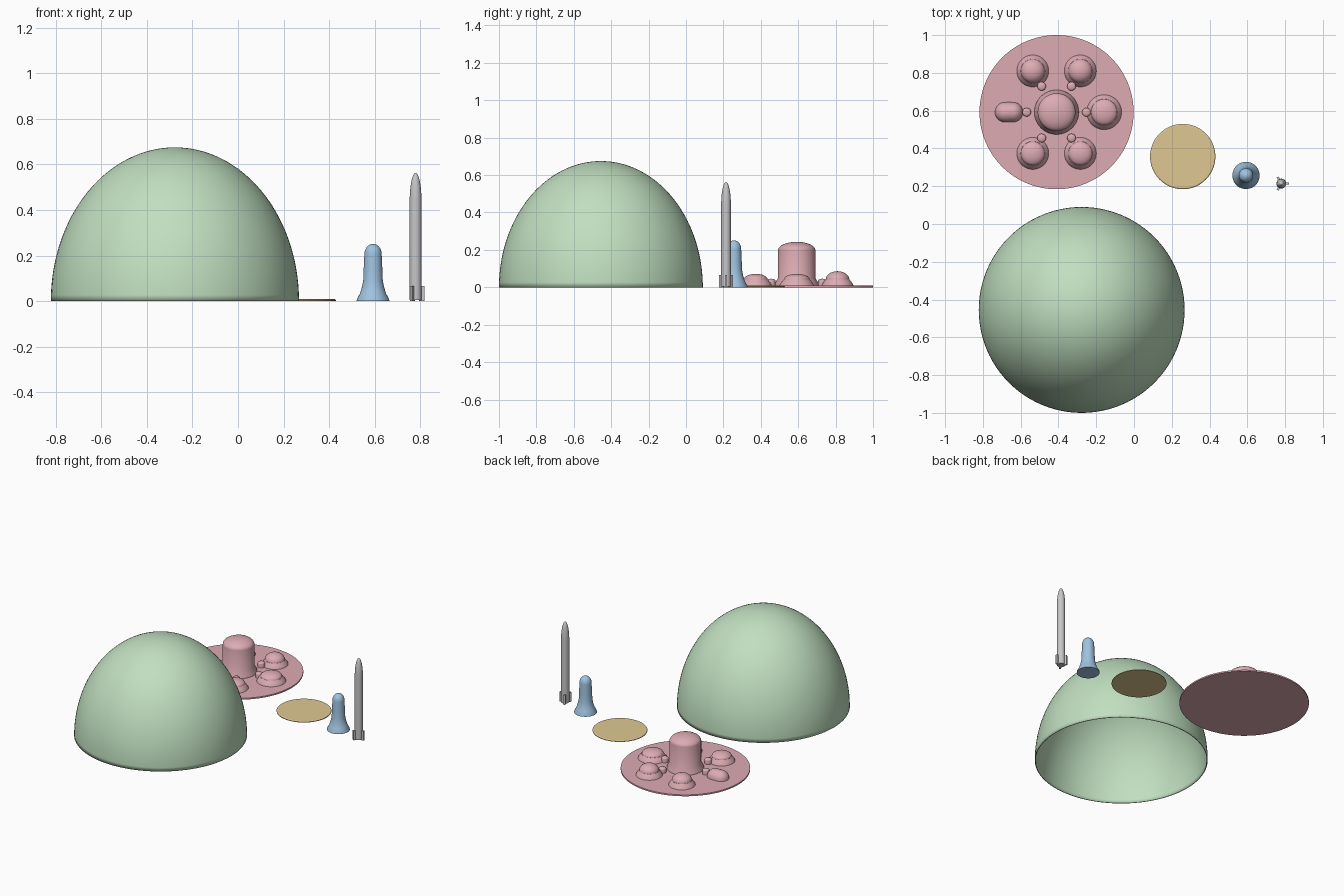
import bpy, bmesh
from math import sin, cos, pi, radians
from mathutils import Matrix, Vector

cube = bpy.data.objects.get("Cube")
if cube:
    bpy.data.objects.remove(cube)


def material(name, rgb):
    m = bpy.data.materials.new(name)
    m.use_nodes = True
    m.diffuse_color = (*rgb, 1)
    m.node_tree.nodes["Principled BSDF"].inputs["Base Color"].default_value = (*rgb, 1)
    return m


GREEN = material("pale green", (0.53, 0.74, 0.53))
PINK = material("dusty pink", (0.72, 0.41, 0.45))
SAND = material("sand yellow", (0.74, 0.58, 0.29))
BLUE = material("sky blue", (0.35, 0.55, 0.75))
GREY = material("light grey", (0.57, 0.57, 0.59))


def finish(bm, name, mat, loc=(0, 0, 0)):
    bmesh.ops.recalc_face_normals(bm, faces=bm.faces)
    mesh = bpy.data.meshes.new(name)
    bm.to_mesh(mesh)
    bm.free()
    mesh.materials.append(mat)
    ob = bpy.data.objects.new(name, mesh)
    ob.location = loc
    bpy.context.collection.objects.link(ob)
    bpy.context.view_layer.objects.active = ob
    for o in bpy.context.selected_objects:
        o.select_set(False)
    ob.select_set(True)
    bpy.ops.object.shade_smooth_by_angle(angle=radians(30))
    return ob


def arc(r, z, h, n=10):
    """Quarter ellipse from radius r at height z up to the axis at z + h."""
    return [(r * cos(i / n * pi / 2), z + h * sin(i / n * pi / 2)) for i in range(n)] + [(0, z + h)]


def lathe(name, profile, mat, loc, steps=48):
    bm = bmesh.new()
    verts = [bm.verts.new((r, 0, z)) for r, z in profile]
    edges = [bm.edges.new(pair) for pair in zip(verts, verts[1:])]
    bmesh.ops.spin(bm, geom=verts + edges, cent=(0, 0, 0), axis=(0, 0, 1),
                   angle=2 * pi, steps=steps)
    bmesh.ops.remove_doubles(bm, verts=bm.verts, dist=1e-5)
    return finish(bm, name, mat, loc)


# Large open dome shell
dome = lathe("large_dome", arc(0.545, 0, 0.675, 40), GREEN, (-0.277, -0.455, 0), 96)
shell = dome.modifiers.new("shell", "SOLIDIFY")
shell.thickness = 0.006
shell.offset = -1

# Round habitat platform
hx, hy, top = -0.41, 0.592, 0.01
lathe("habitat_platform", [(0, 0), (0.408, 0), (0.408, top), (0, top)], PINK, (hx, hy, 0), 96)

# Central tower with flared foot
lathe("central_tower", [(0.118, 0.008), (0.116, 0.022), (0.1, 0.05)] + arc(0.1, 0.198, 0.045),
      PINK, (hx, hy, 0))

# Ring of pods and connector posts
for i in range(6):
    a = i * pi / 3
    d = Vector((cos(a), sin(a), 0))
    centre = Vector((hx, hy, 0))
    lathe("connector_post", [(0.023, 0.008)] + arc(0.023, 0.036, 0.01, 5),
          PINK, centre + d * 0.158, 20)
    if i == 3:
        continue
    s = 1.06 if i == 0 else 0.97
    h = 0.072 if i in (0, 4, 5) else 0.086
    lathe("pod_dome", [(0.088 * s, 0.008), (0.085 * s, 0.016), (0.077 * s, 0.028), (0.066 * s, 0.042)]
          + arc(0.065 * s, 0.042, h - 0.042), PINK, centre + d * 0.252, 36)

# Elongated pod: a sphere split at the middle and stretched
bm = bmesh.new()
bmesh.ops.create_uvsphere(bm, u_segments=32, v_segments=16, radius=0.053)
for v in bm.verts:
    v.co.x += 0.021 * (1 if v.co.x > 1e-5 else -1 if v.co.x < -1e-5 else 0)
bmesh.ops.bisect_plane(bm, geom=bm.verts[:] + bm.edges[:] + bm.faces[:],
                       plane_co=(0, 0, 0), plane_no=(0, 0, 1), clear_inner=True)
finish(bm, "long_pod", PINK, (hx - 0.252, hy, top))

# Landing pad with a slim bevelled rim
lathe("landing_pad", [(0, 0), (0.173, 0), (0.173, 0.004), (0.167, 0.008), (0, 0.008)],
      SAND, (0.258, 0.357, 0), 72)

# Capsule tower with flared skirt
lathe("capsule_tower", [(0, 0), (0.072, 0), (0.071, 0.008), (0.058, 0.032), (0.049, 0.06),
                        (0.043, 0.09), (0.041, 0.14)] + arc(0.038, 0.205, 0.046),
      BLUE, (0.593, 0.257, 0))

# Rocket body with pointed nose
rocket = Vector((0.78, 0.214, 0))
lathe("rocket_body", [(0, 0.004), (0.026, 0.004), (0.026, 0.44)] + arc(0.026, 0.44, 0.123, 12)[1:],
      GREY, rocket, 32)

# Three rocket fins
bm = bmesh.new()
for i in range(3):
    m = (Matrix.Rotation(i * 2 * pi / 3, 4, "Z") @ Matrix.Translation((0.028, 0, 0.033))
         @ Matrix.Diagonal((0.024, 0.012, 0.066, 1)))
    bmesh.ops.create_cube(bm, size=1, matrix=m)
finish(bm, "rocket_fins", GREY, rocket)
